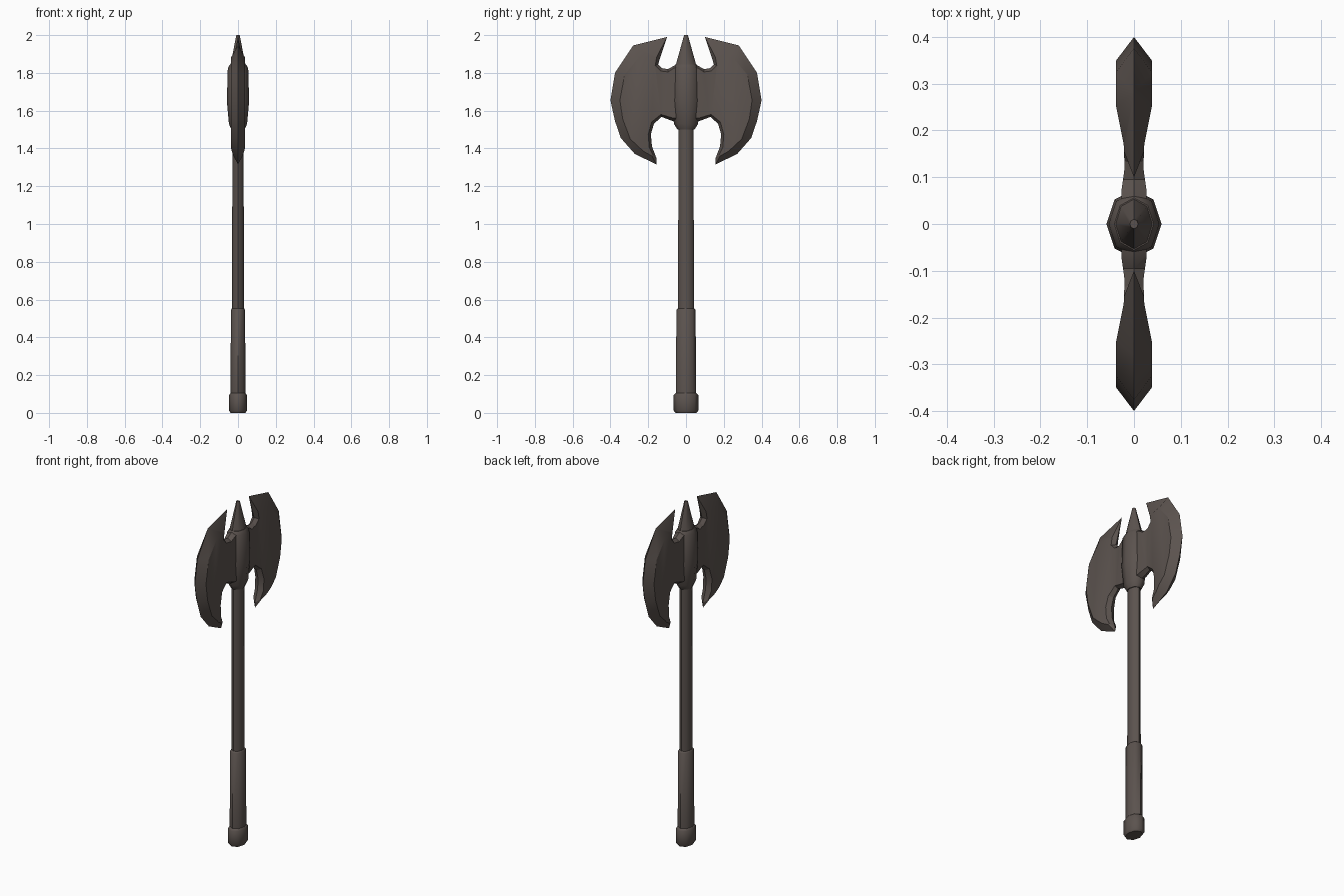
import bpy, bmesh, math

if "Cube" in bpy.data.objects:
    bpy.data.objects.remove(bpy.data.objects["Cube"])

mat = bpy.data.materials.new("dark_iron")
mat.diffuse_color = (0.105, 0.086, 0.077, 1)
mat.use_nodes = True
mat.node_tree.nodes["Principled BSDF"].inputs["Base Color"].default_value = mat.diffuse_color


def finish(bm, name, angle):
    bmesh.ops.remove_doubles(bm, verts=bm.verts, dist=0.0005)
    bmesh.ops.recalc_face_normals(bm, faces=bm.faces)
    me = bpy.data.meshes.new(name)
    bm.to_mesh(me)
    bm.free()
    me.materials.append(mat)
    ob = bpy.data.objects.new(name, me)
    bpy.context.collection.objects.link(ob)
    me.shade_smooth()
    me.set_sharp_from_angle(angle=math.radians(angle))
    return ob


def loft(name, rings, sides=8):
    """Stack of elliptical rings (z, half width x, half width y), capped."""
    bm = bmesh.new()
    loops = []
    for z, rx, ry in rings:
        loops.append([bm.verts.new((rx * math.cos(2 * math.pi * i / sides),
                                    ry * math.sin(2 * math.pi * i / sides), z))
                      for i in range(sides)])
    for a, b in zip(loops, loops[1:]):
        for i in range(sides):
            j = (i + 1) % sides
            bm.faces.new((a[i], a[j], b[j], b[i]))
    bm.faces.new(loops[0])
    bm.faces.new(loops[-1])
    return finish(bm, name, 50)


# Handle parts
loft("pommel", [(0, .04, .055), (.012, .047, .065), (.095, .047, .065), (.105, .04, .055)])
loft("grip", [(.09, .039, .053), (.545, .038, .051), (.553, .032, .043)])
loft("shaft", [(.54, .031, .042), (1.53, .03, .04)])
# Hub that carries the blades, and the top spike
loft("hub", [(1.5, .035, .045), (1.53, .048, .064), (1.65, .059, .074),
             (1.825, .054, .069), (1.845, .042, .056)])
loft("top_spike", [(1.835, .041, .056), (2.0, .009, .01)])

# Blade outline (y, z) on the centre plane, and the raised cheek outline inside it
EDGE = [(.03, 1.84), (.06, 1.84), (.095, 1.82), (.127, 1.825), (.148, 1.845),
        (.10, 1.99), (.28, 1.945), (.376, 1.80), (.40, 1.655), (.376, 1.545),
        (.345, 1.455), (.27, 1.37), (.157, 1.316), (.155, 1.345), (.18, 1.41),
        (.186, 1.475), (.17, 1.53), (.13, 1.567), (.07, 1.545), (.03, 1.545)]
CHEEK = [(.03, 1.83), (.065, 1.825), (.095, 1.805), (.135, 1.81), (.163, 1.84),
         (.155, 1.885), (.25, 1.88), (.325, 1.79), (.35, 1.655), (.335, 1.555),
         (.295, 1.45), (.225, 1.385), (.18, 1.36), (.175, 1.365), (.195, 1.405),
         (.20, 1.475), (.182, 1.54), (.133, 1.58), (.065, 1.56), (.03, 1.56)]
THICK = [(0, .027), (.07, .027), (.12, .02), (.17, .022), (.25, .038), (1, .038)]


def thickness(y):
    for (y0, t0), (y1, t1) in zip(THICK, THICK[1:]):
        if y <= y1:
            return t0 + (t1 - t0) * (y - y0) / (y1 - y0)


def blade(name, sy):
    bm = bmesh.new()
    n = len(EDGE)
    for sx in (-1, 1):
        rim = [bm.verts.new((0, y, z)) for y, z in EDGE]
        inner = [bm.verts.new((sx * .001, y, z)) for y, z in CHEEK]
        for i in range(n):
            j = (i + 1) % n
            bm.faces.new((rim[i], rim[j], inner[j], inner[i]))
        cheek = [bm.faces.new(inner)]
        # cut the cheek where its thickness changes slope
        for y, _ in THICK[1:-1]:
            geom = set(cheek)
            for f in cheek:
                geom.update(f.verts)
                geom.update(f.edges)
            res = bmesh.ops.bisect_plane(bm, geom=list(geom), dist=1e-5,
                                         plane_co=(0, y, 0), plane_no=(0, 1, 0))
            cheek = list({g for g in res["geom"] if isinstance(g, bmesh.types.BMFace)})
        for v in {v for f in cheek for v in f.verts}:
            v.co.x = sx * thickness(v.co.y)
    for v in bm.verts:
        v.co.y *= sy
    return finish(bm, name, 28)


# Mirrored pair of blades
blade("blade_back", 1)
blade("blade_front", -1)
